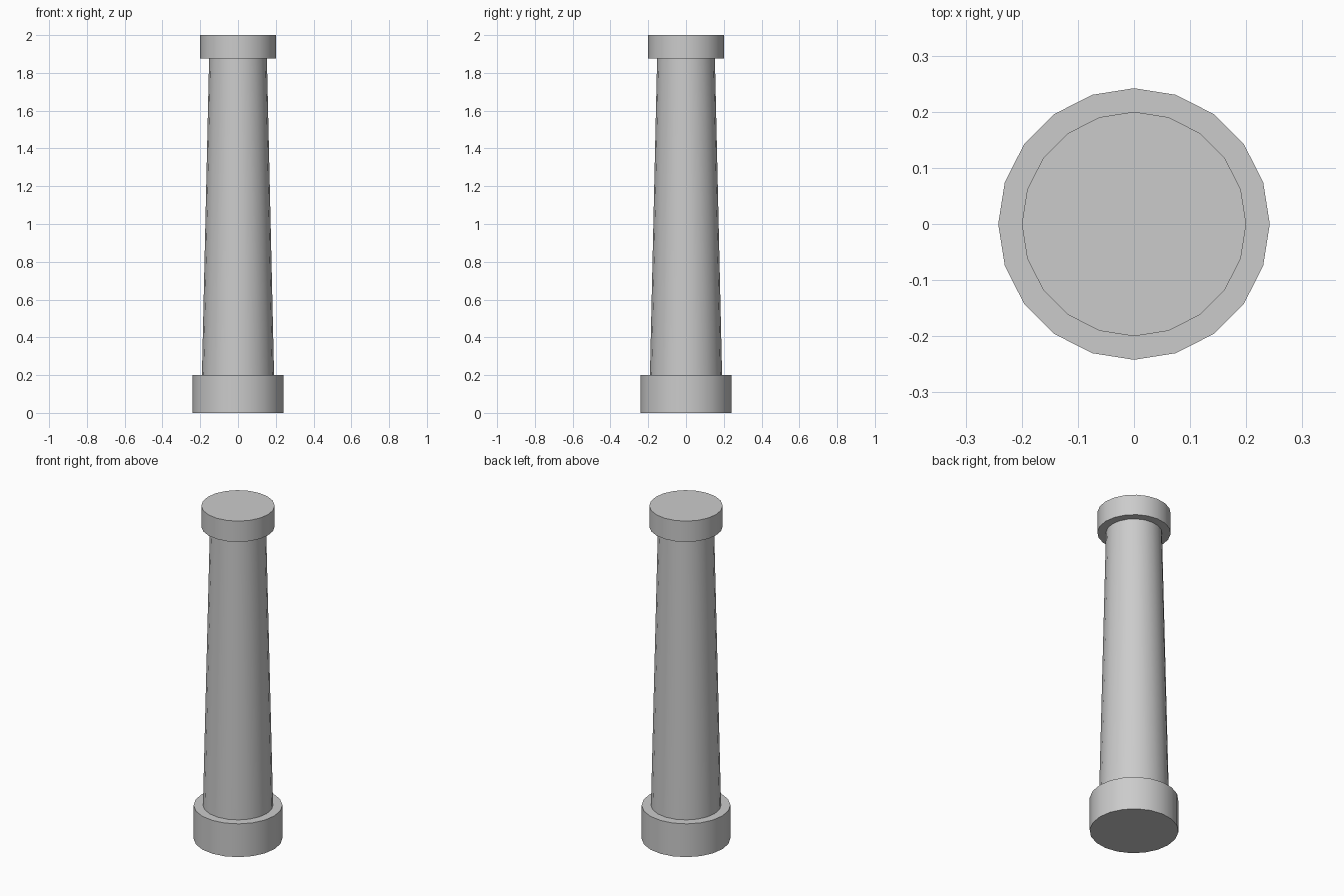
import bpy

if "Cube" in bpy.data.objects:
    bpy.data.objects.remove(bpy.data.objects["Cube"])

SIDES = 20


def drum(name, r_bottom, r_top, z0, z1):
    """Straight or tapered round section between two heights."""
    bpy.ops.mesh.primitive_cone_add(
        vertices=SIDES, radius1=r_bottom, radius2=r_top,
        depth=z1 - z0, location=(0, 0, (z0 + z1) / 2))
    obj = bpy.context.object
    obj.name = name
    bpy.ops.object.shade_smooth_by_angle()
    return obj


# Wide foot, tapered shaft and flat cap
drum("column_base", 0.242, 0.242, 0.0, 0.2)
drum("column_shaft", 0.191, 0.153, 0.2, 1.875)
drum("column_capital", 0.2, 0.2, 1.875, 2.0)
